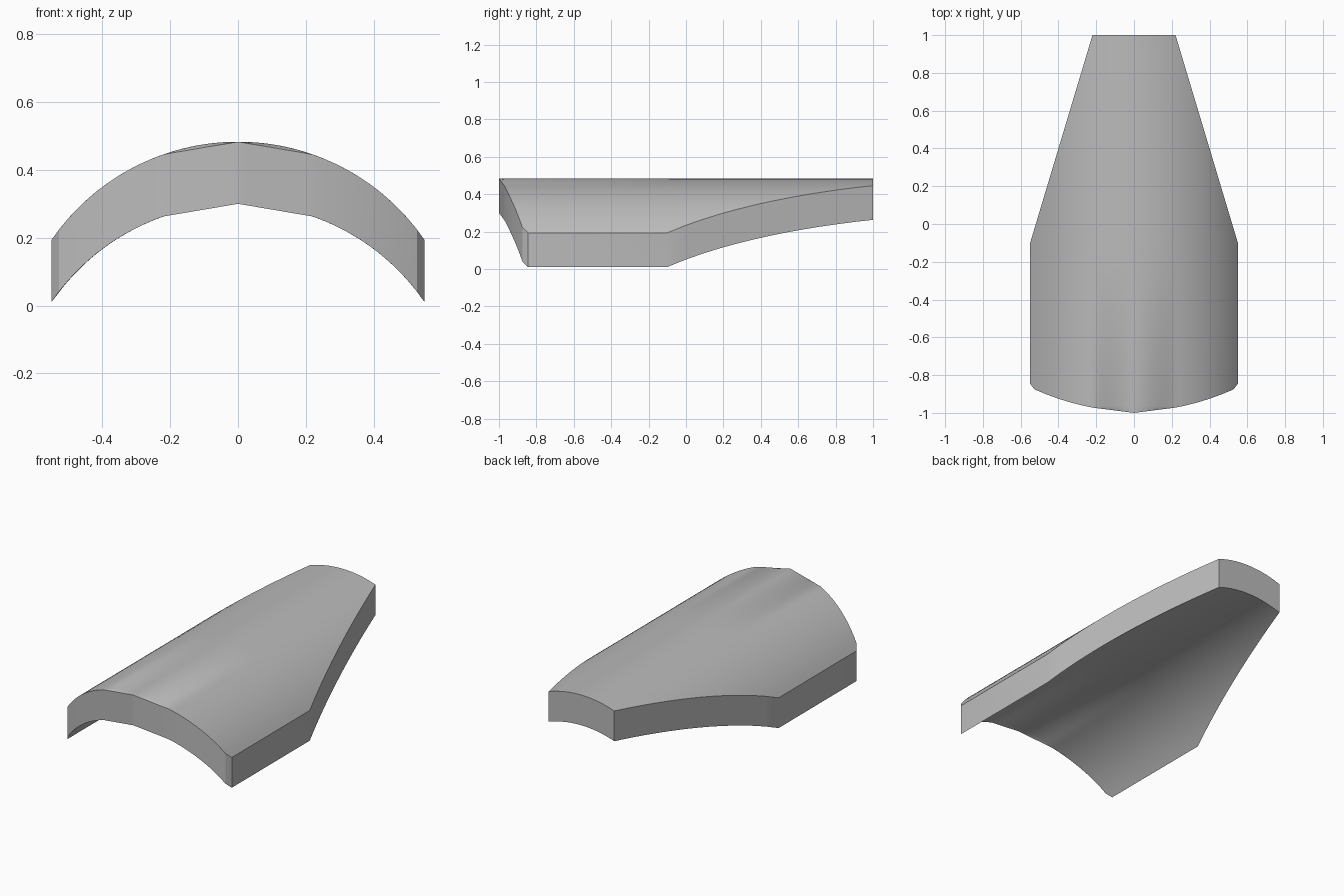
import bpy, bmesh, math

cube = bpy.data.objects.get("Cube")
if cube:
    bpy.data.objects.remove(cube, do_unlink=True)

HALF, BACK_HALF, SHOULDER = 0.55, 0.22, -0.1
RADIUS, CREST, THICK = 0.667, 0.483, 0.183
FLAT = 0.22          # half width of the straight-edged nose
COLS = 50


def arch(x):
    return CREST - RADIUS + math.sqrt(RADIUS ** 2 - x ** 2)


def front_y(x):
    a = abs(x)
    if a <= FLAT + 1e-5:
        return -1 + 0.028 * a / FLAT
    if a > HALF - 0.001:
        return -0.845
    return -0.992 + 0.42 * a * a


def front_z(x):
    t = abs(x) / FLAT
    return CREST + (arch(FLAT) - CREST) * t if t < 1 else arch(x)


# Arched top surface, row by row from the nose to the narrow back
bm = bmesh.new()
xs = [HALF * (2 * i / COLS - 1) for i in range(COLS + 1)]
rows = [[(x, front_y(x), front_z(x)) for x in xs],
        [(x, max(front_y(x) + 0.005, -0.965), arch(x)) for x in xs]]
STEPS = 12
for j in range(STEPS + 1):
    t = j / STEPS
    k = 1 + (BACK_HALF / HALF - 1) * t
    y = SHOULDER + (1 - SHOULDER) * t
    rows.append([(x * k, y, arch(x * k)) for x in xs])
grid = [[bm.verts.new(p) for p in row] for row in rows]
for lower, upper in zip(grid, grid[1:]):
    for i in range(COLS):
        bm.faces.new((lower[i], lower[i + 1], upper[i + 1], upper[i]))

# Drop a copy straight down to give the shell its thickness
top_faces = bm.faces[:]
extruded = bmesh.ops.extrude_face_region(bm, geom=top_faces, use_keep_orig=True)
below = [g for g in extruded["geom"] if isinstance(g, bmesh.types.BMVert)]
bmesh.ops.translate(bm, verts=below, vec=(0, 0, -THICK))
bmesh.ops.recalc_face_normals(bm, faces=bm.faces)

mesh = bpy.data.meshes.new("arched_shell")
bm.to_mesh(mesh)
bm.free()
shell = bpy.data.objects.new("arched_shell", mesh)
bpy.context.collection.objects.link(shell)

# Plain grey
grey = bpy.data.materials.new("plain_grey")
grey.use_nodes = True
colour = (0.5, 0.5, 0.5, 1)
grey.diffuse_color = colour
grey.node_tree.nodes["Principled BSDF"].inputs["Base Color"].default_value = colour
mesh.materials.append(grey)

bpy.context.view_layer.objects.active = shell
shell.select_set(True)
bpy.ops.object.shade_smooth_by_angle(angle=math.radians(30))
